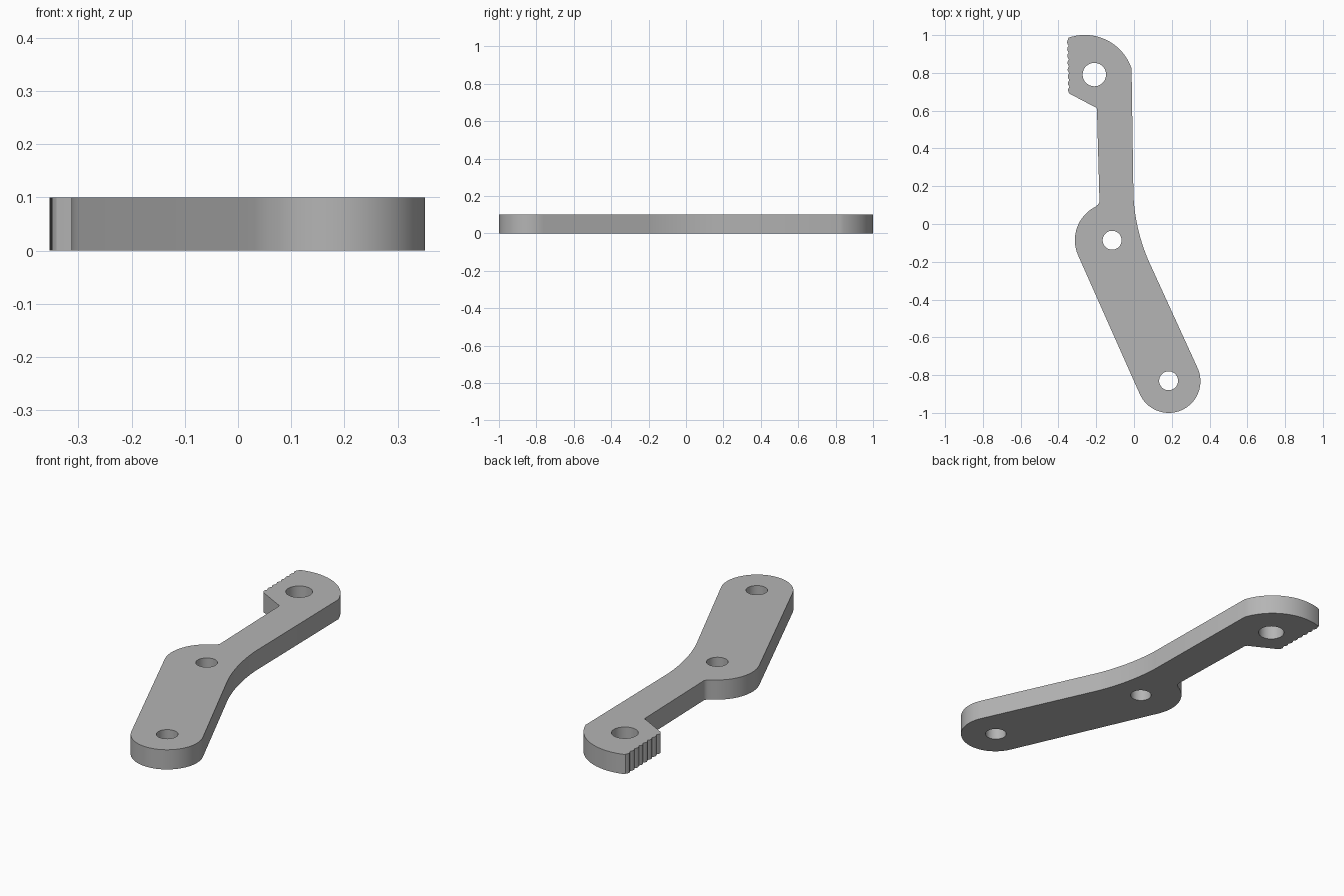
import bpy, bmesh
from math import atan2, cos, sin, pi, hypot
from mathutils import Vector

THICK = 0.10

cube = bpy.data.objects.get("Cube")
if cube:
    bpy.data.objects.remove(cube, do_unlink=True)


def arc(a, b, c, n=14):
    """Points on the circular arc from a through b to c."""
    (ax, ay), (bx, by), (cx, cy) = a, b, c
    d = 2 * (ax * (by - cy) + bx * (cy - ay) + cx * (ay - by))
    a2, b2, c2 = ax * ax + ay * ay, bx * bx + by * by, cx * cx + cy * cy
    ox = (a2 * (by - cy) + b2 * (cy - ay) + c2 * (ay - by)) / d
    oy = (a2 * (cx - bx) + b2 * (ax - cx) + c2 * (bx - ax)) / d
    r = hypot(ax - ox, ay - oy)
    t0 = atan2(ay - oy, ax - ox)
    t1 = atan2(cy - oy, cx - ox)
    ccw = (bx - ax) * (cy - ay) - (by - ay) * (cx - ax) > 0
    sweep = (t1 - t0) % (2 * pi)
    if not ccw:
        sweep -= 2 * pi
    return [(ox + r * cos(t0 + sweep * i / n), oy + r * sin(t0 + sweep * i / n))
            for i in range(n + 1)]


def circle(x, y, r, n=40):
    return [(x + r * cos(2 * pi * i / n), y + r * sin(2 * pi * i / n)) for i in range(n)]


def teeth(start, end, count, depth, steps=4):
    """Row of small rounded teeth bulging towards -x."""
    pts, total = [], count * steps
    for i in range(total + 1):
        p = Vector(start).lerp(Vector(end), i / total)
        pts.append((p.x - depth * abs(sin(pi * i / steps)), p.y))
    return pts


# Outline, counter-clockwise from the lower end
outline = (
    arc((0.03, -0.899), (0.183, -1.0), (0.336, -0.761), 32)             # rounded lower end
    + arc((0.075, -0.19), (0.025, -0.04), (-0.003, 0.15))               # outer elbow
    + arc((-0.013, 0.824), (-0.087, 0.935), (-0.350, 0.985), 20)        # domed head
    + teeth((-0.347, 0.98), (-0.341, 0.69), 8, 0.008)                   # gripping edge
    + arc((-0.209, 0.62), (-0.199, 0.614), (-0.196, 0.602), 4)          # head notch
    + arc((-0.183, 0.13), (-0.187, 0.108), (-0.198, 0.097), 5)          # neck fillet
    + arc((-0.205, 0.091), (-0.309, -0.046), (-0.296, -0.166), 16)      # pivot boss
)
holes = [circle(0.183, -0.83, 0.05), circle(-0.116, -0.086, 0.05),
         circle(-0.21, 0.791, 0.062)]

# Flat plate with three through holes
curve = bpy.data.curves.new("lever_arm_profile", 'CURVE')
curve.dimensions = '2D'
curve.fill_mode = 'BOTH'
curve.extrude = THICK / 2
for loop in [outline] + holes:
    spline = curve.splines.new('POLY')
    spline.points.add(len(loop) - 1)
    for point, (x, y) in zip(spline.points, loop):
        point.co = (x, y, 0, 1)
    spline.use_cyclic_u = True

arm = bpy.data.objects.new("lever_arm", curve)
bpy.context.collection.objects.link(arm)
bpy.ops.object.select_all(action='DESELECT')
arm.select_set(True)
bpy.context.view_layer.objects.active = arm
bpy.ops.object.convert(target='MESH')
arm = bpy.context.view_layer.objects.active
arm.name = "lever_arm"

# Weld caps to walls and rest the plate on the ground
bm = bmesh.new()
bm.from_mesh(arm.data)
bmesh.ops.remove_doubles(bm, verts=bm.verts, dist=0.0002)
bmesh.ops.translate(bm, verts=bm.verts, vec=(0, 0, THICK / 2))
bmesh.ops.recalc_face_normals(bm, faces=bm.faces)
bm.to_mesh(arm.data)
bm.free()

# Plain grey metal
GREY = (0.46, 0.46, 0.46, 1)
mat = bpy.data.materials.new("grey_metal")
mat.use_nodes = True
mat.diffuse_color = GREY
bsdf = next(n for n in mat.node_tree.nodes if n.type == 'BSDF_PRINCIPLED')
bsdf.inputs["Base Color"].default_value = GREY
arm.data.materials.clear()
arm.data.materials.append(mat)

bpy.ops.object.shade_smooth_by_angle(angle=0.5)
